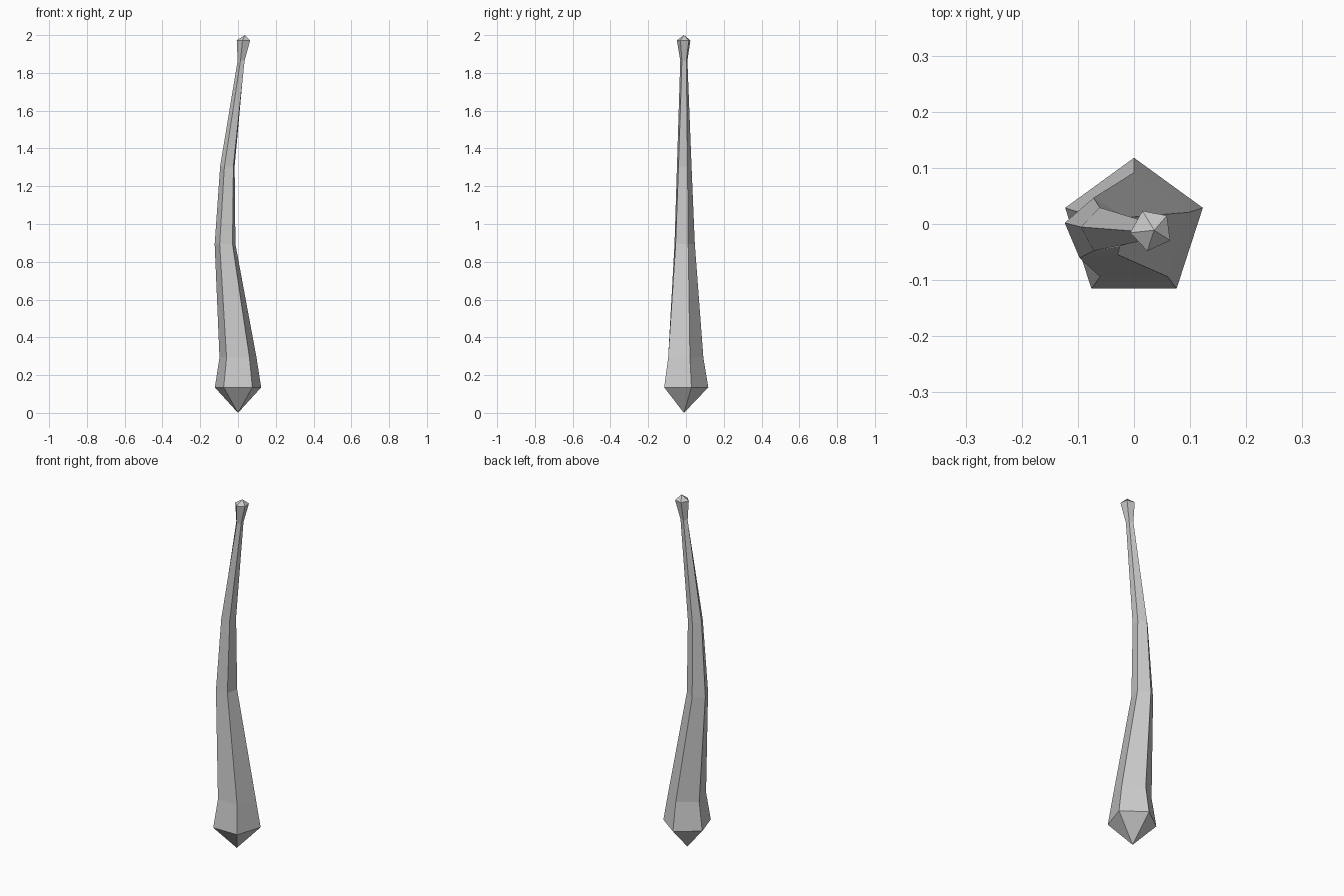
import bpy, bmesh
from math import sin, cos, radians

if "Cube" in bpy.data.objects:
    bpy.data.objects.remove(bpy.data.objects["Cube"])

SIDES = 5
CY = -0.011
# club cross-sections: centre x, height, radius, twist in degrees
rings = [
    (0.0, 0.135, 0.129, 0),
    (0.0, 0.293, 0.103, 0),
    (-0.067, 0.893, 0.058, 5),
    (-0.054, 1.305, 0.041, 10),
    (0.018, 1.865, 0.020, 22),
    (0.031, 1.972, 0.038, 25),
]

bm = bmesh.new()


def ring(cx, z, r, twist):
    angles = [radians(90 + twist + 360 * i / SIDES) for i in range(SIDES)]
    return [bm.verts.new((cx + r * cos(a), CY + r * sin(a), z)) for a in angles]


# bent, tapering shaft with flared ends
loops = [ring(*r) for r in rings]
for lower, upper in zip(loops, loops[1:]):
    for i in range(SIDES):
        j = (i + 1) % SIDES
        bm.faces.new((lower[i], lower[j], upper[j], upper[i]))

# pointed ends
bottom = bm.verts.new((0, CY, 0))
top = bm.verts.new((0.036, CY, 2.0))
for i in range(SIDES):
    j = (i + 1) % SIDES
    bm.faces.new((bottom, loops[0][j], loops[0][i]))
    bm.faces.new((top, loops[-1][i], loops[-1][j]))

bmesh.ops.recalc_face_normals(bm, faces=bm.faces)
mesh = bpy.data.meshes.new("club")
bm.to_mesh(mesh)
bm.free()
bpy.context.collection.objects.link(bpy.data.objects.new("club", mesh))
